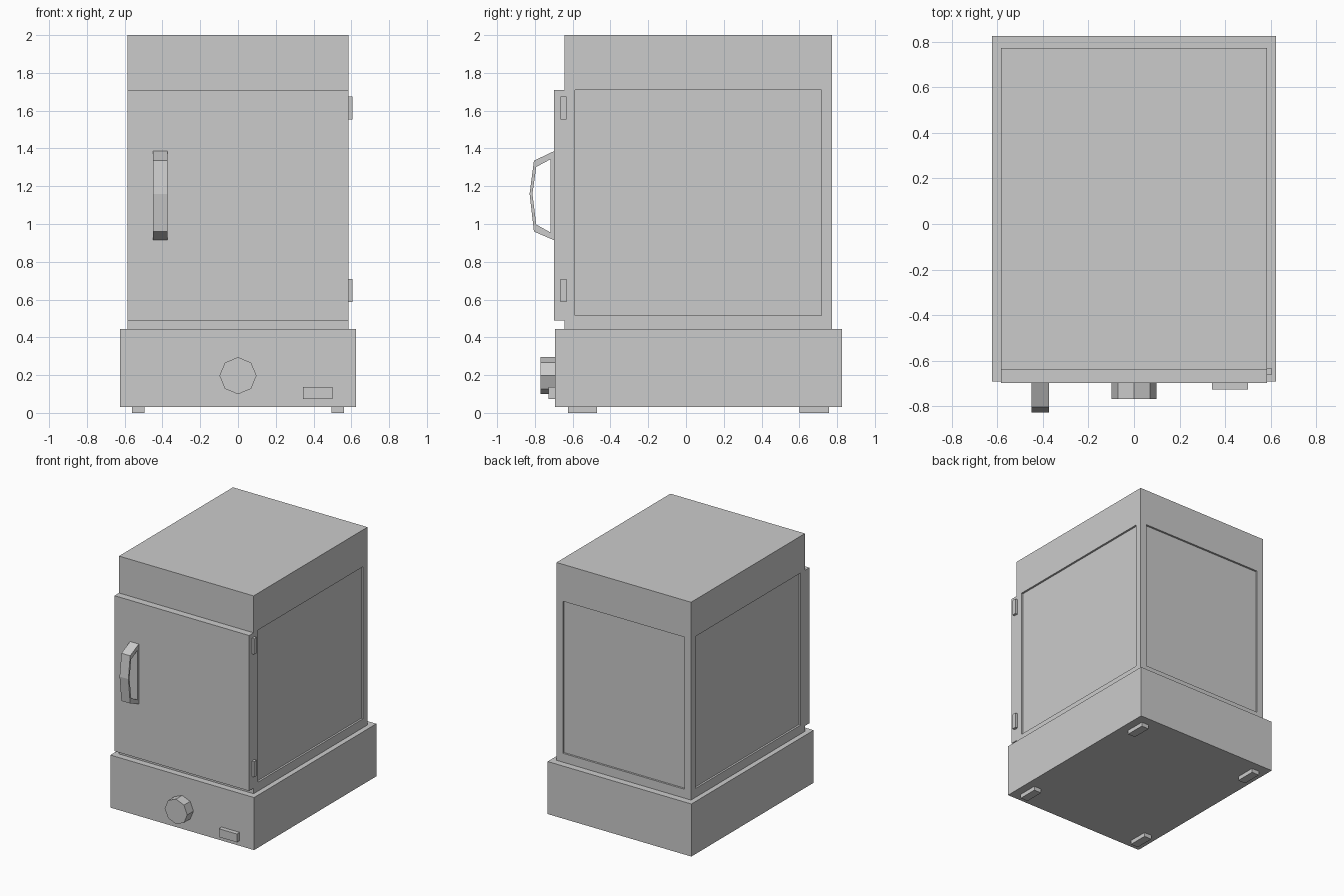
import bpy, bmesh
from math import pi
from mathutils import Matrix

if "Cube" in bpy.data.objects:
    bpy.data.objects.remove(bpy.data.objects["Cube"])


def finish(name, bm):
    bmesh.ops.recalc_face_normals(bm, faces=bm.faces)
    mesh = bpy.data.meshes.new(name)
    bm.to_mesh(mesh)
    bm.free()
    obj = bpy.data.objects.new(name, mesh)
    bpy.context.collection.objects.link(obj)
    return obj


def box_mesh(x, y, z):
    """Box from (min, max) ranges on each axis."""
    bm = bmesh.new()
    bmesh.ops.create_cube(bm, size=1)
    for v in bm.verts:
        v.co = [r[0] if c < 0 else r[1] for c, r in zip(v.co, (x, y, z))]
    return bm


def box(name, x, y, z):
    return finish(name, box_mesh(x, y, z))


# Base housing and feet
box("base", (-0.625, 0.625), (-0.693, 0.826), (0.032, 0.445))
for side, xs in (("left", (-0.56, -0.495)), ("right", (0.495, 0.56))):
    box("front_foot_" + side, xs, (-0.625, -0.47), (0, 0.034))
    box("back_foot_" + side, xs, (0.60, 0.757), (0, 0.034))

# Cabinet with shallow recessed panels on both sides and the back
bm = box_mesh((-0.585, 0.585), (-0.642, 0.773), (0.445, 2.0))
bm.normal_update()
panels = [f for f in bm.faces if abs(f.normal.x) > 0.9 or f.normal.y > 0.9]
for face in panels:
    normal = face.normal.copy()
    bmesh.ops.inset_individual(bm, faces=[face], thickness=0.078)
    for v in face.verts:
        v.co.z = 0.515 if v.co.z < 1.2 else 1.71
    wall = bmesh.ops.extrude_discrete_faces(bm, faces=[face])["faces"][0]
    bmesh.ops.translate(bm, verts=wall.verts, vec=normal * -0.015)
finish("cabinet", bm)

# Door and hinges
box("door", (-0.585, 0.585), (-0.698, -0.642), (0.488, 1.71))
for name, z in (("lower_hinge", (0.588, 0.71)), ("upper_hinge", (1.552, 1.676))):
    box(name, (0.57, 0.605), (-0.664, -0.632), z)

# Handle: closed angular loop, bridged between outer and inner profiles
outer = [(-0.698, 1.386), (-0.805, 1.335), (-0.828, 1.16), (-0.805, 0.96), (-0.698, 0.914)]
inner = [(-0.717, 1.343), (-0.793, 1.302), (-0.813, 1.16), (-0.793, 0.997), (-0.717, 0.955)]
bm = bmesh.new()
rings = [[bm.verts.new((x, y, z)) for y, z in pts]
         for x, pts in ((-0.45, outer), (-0.374, outer), (-0.374, inner), (-0.45, inner))]
for a, b in zip(rings, rings[1:] + rings[:1]):
    for i in range(5):
        j = (i + 1) % 5
        bm.faces.new((a[i], a[j], b[j], b[i]))
finish("door_handle", bm)

# Octagonal control knob
bm = bmesh.new()
bmesh.ops.create_cone(bm, cap_ends=True, segments=8, radius1=0.098, radius2=0.098, depth=0.08,
                      matrix=Matrix.Translation((0, -0.73, 0.197)) @ Matrix.Rotation(pi / 2, 4, 'X'))
finish("control_knob", bm)

# Power switch
box("power_switch", (0.343, 0.50), (-0.728, -0.685), (0.073, 0.138))
